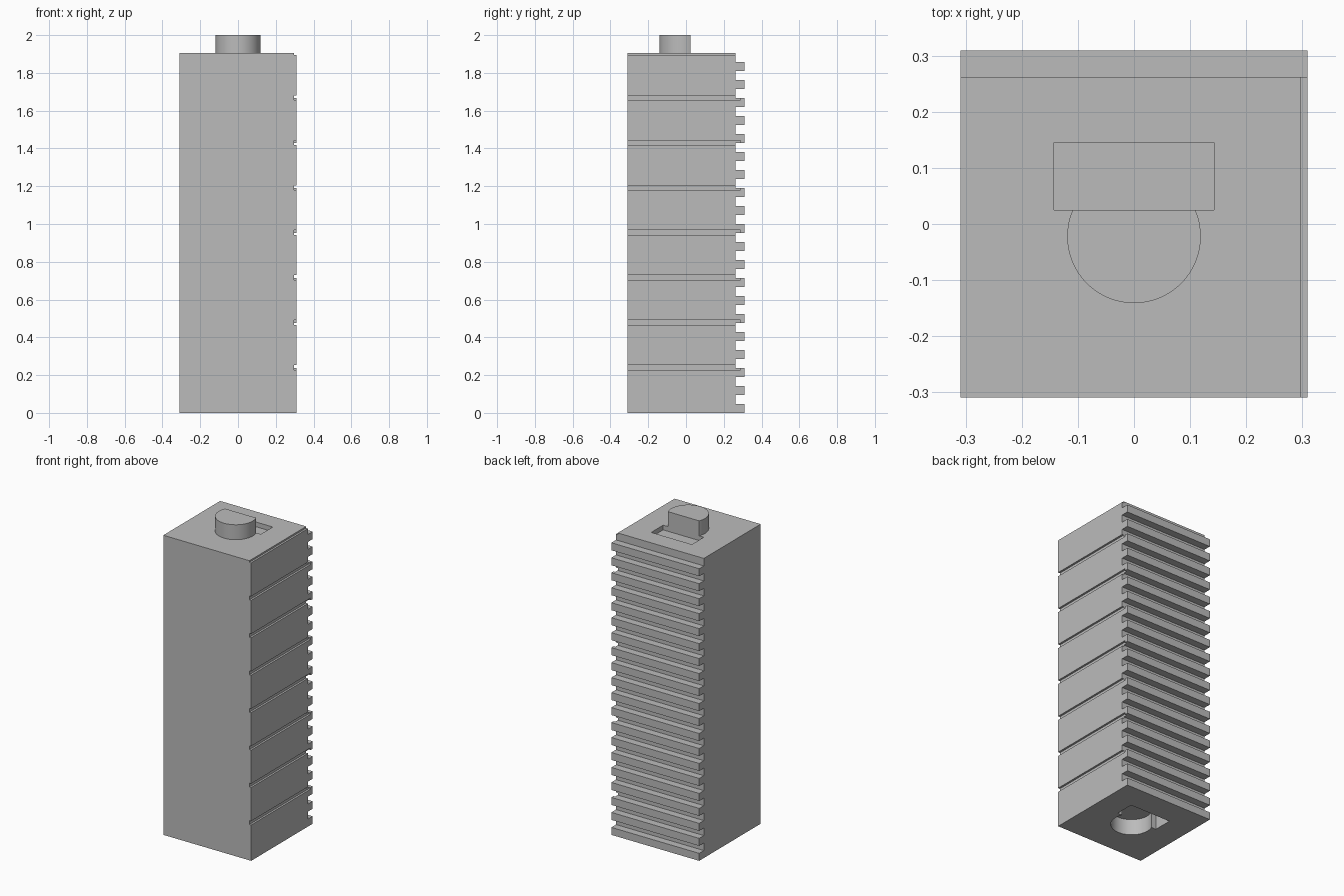
import bpy, bmesh, math
from mathutils import Vector

if "Cube" in bpy.data.objects:
    bpy.data.objects.remove(bpy.data.objects["Cube"], do_unlink=True)

HALF = 0.309          # half width of the block
TOP = 1.905           # height of the block without the peg
BACK = 0.262          # root of the back ridges
PITCH = TOP / 20      # ridge spacing
FLAT, RADIUS, CENTRE = 0.025, 0.119, -0.022   # peg outline
SLOT_X, SLOT_Y = 0.143, 0.145                 # slot behind the peg

grey = bpy.data.materials.new("plain grey")
grey.use_nodes = True
grey.diffuse_color = (0.5, 0.5, 0.5, 1)
grey.node_tree.nodes["Principled BSDF"].inputs["Base Color"].default_value = (0.5, 0.5, 0.5, 1)


def extrude(bm, outline, offset):
    """Add a closed prism: an outline of 3D points swept by an offset."""
    face = bm.faces.new([bm.verts.new(p) for p in outline])
    swept = bmesh.ops.extrude_face_region(bm, geom=[face])
    verts = [v for v in swept["geom"] if isinstance(v, bmesh.types.BMVert)]
    bmesh.ops.translate(bm, verts=verts, vec=Vector(offset))


def add_box(bm, low, high):
    (x0, y0, z0), (x1, y1, z1) = low, high
    extrude(bm, [(x0, y0, z0), (x1, y0, z0), (x1, y1, z0), (x0, y1, z0)], (0, 0, z1 - z0))


def make_object(name, bm):
    bmesh.ops.recalc_face_normals(bm, faces=bm.faces)
    mesh = bpy.data.meshes.new(name)
    bm.to_mesh(mesh)
    bm.free()
    mesh.materials.append(grey)
    obj = bpy.data.objects.new(name, mesh)
    bpy.context.collection.objects.link(obj)
    return obj


def select_only(obj):
    bpy.ops.object.select_all(action='DESELECT')
    obj.select_set(True)
    bpy.context.view_layer.objects.active = obj


def cut(obj, cutter):
    cutter.hide_render = True
    mod = obj.modifiers.new("cut", 'BOOLEAN')
    mod.operation = 'DIFFERENCE'
    mod.solver = 'EXACT'
    mod.object = cutter
    select_only(obj)
    bpy.ops.object.modifier_apply(modifier=mod.name)
    bpy.data.objects.remove(cutter, do_unlink=True)


def peg_arc(steps=64):
    """Round front of the peg, from the right end of its flat to the left end."""
    start = math.asin((FLAT - CENTRE) / RADIUS)
    span = math.pi + 2 * start
    angles = [start - span * i / steps for i in range(steps + 1)]
    return [(RADIUS * math.cos(a), CENTRE + RADIUS * math.sin(a)) for a in angles]


# Block with horizontal ridges along its back
profile = [(-HALF, TOP), (-HALF, 0)]
for i in range(20):
    low = i * PITCH
    high = low + PITCH / 2
    profile += [(HALF, low), (HALF, high), (BACK, high), (BACK, low + PITCH)]
bm = bmesh.new()
extrude(bm, [(-HALF, y, z) for y, z in profile], (2 * HALF, 0, 0))
block = make_object("ridged_block", bm)

# Shallow side grooves, the last one trimming the top edge
bm = bmesh.new()
for k in range(1, 9):
    z = k * TOP / 8 + 0.002
    add_box(bm, (HALF - 0.0125, -0.4, z - 0.0125), (0.4, 0.288, z + 0.0125))
cut(block, make_object("groove_cutter", bm))

# Slot in the top, behind the peg
bm = bmesh.new()
add_box(bm, (-SLOT_X, FLAT, TOP - 0.03), (SLOT_X, SLOT_Y, TOP + 0.1))
cut(block, make_object("slot_cutter", bm))

# Socket in the underside: peg outline joined with the slot
socket = peg_arc() + [(-SLOT_X, FLAT), (-SLOT_X, SLOT_Y), (SLOT_X, SLOT_Y), (SLOT_X, FLAT)]
bm = bmesh.new()
extrude(bm, [(x, y, -0.1) for x, y in socket], (0, 0, 0.2))
cut(block, make_object("socket_cutter", bm))

# Peg with one flat side
bm = bmesh.new()
extrude(bm, [(x, y, TOP) for x, y in peg_arc()], (0, 0, 2 - TOP))
peg = make_object("top_peg", bm)

for obj in (block, peg):
    select_only(obj)
    bpy.ops.object.shade_smooth_by_angle(angle=math.radians(30))
